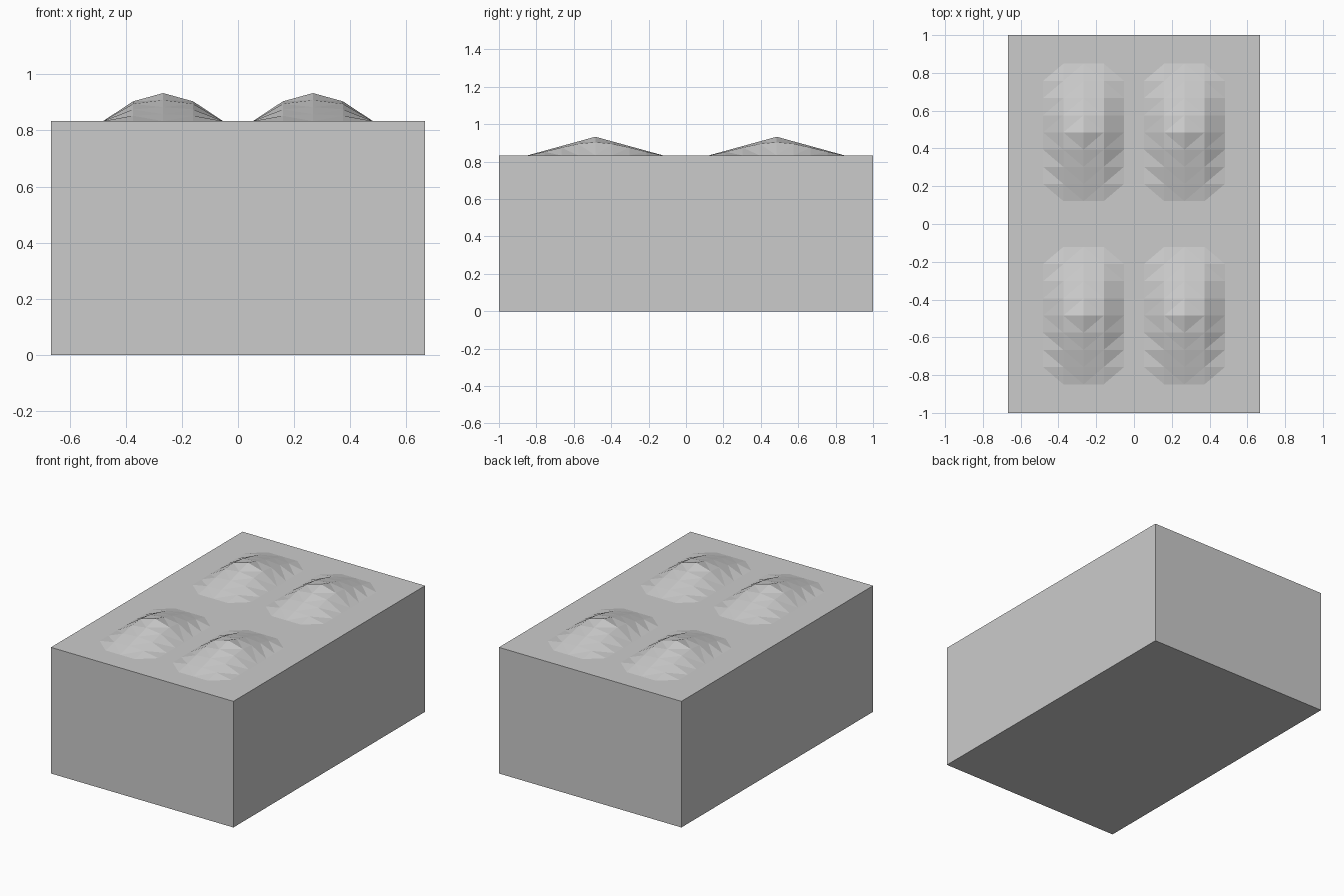
import bpy, bmesh, math

if "Cube" in bpy.data.objects:
    bpy.data.objects.remove(bpy.data.objects["Cube"])

W, D, H = 2 / 3, 1.0, 0.833          # half width, half depth, block height
SX, SY = 0.107, 1 / 11               # bump grid spacing
CX, CY = 0.267, 0.4848               # bump centres (mirrored)
PEAK, R = 0.1, 4 / 11

# Grid lines: block edges plus the four bumps
half_x = [CX + i * SX for i in range(-2, 3)] + [W]
half_y = [CY + j * SY for j in range(-4, 5)] + [D]
xs = [-x for x in reversed(half_x)] + half_x
ys = [-y for y in reversed(half_y)] + half_y


def height(x, y):
    dx, dy = abs(abs(x) - CX), abs(abs(y) - CY)
    if dx > 1.9 * SX or dy > 3.9 * SY:
        return 0.0
    return PEAK * max(0, 1 - math.hypot(dx, dy) / R)


bm = bmesh.new()

# Top surface with four faceted mounds
v = [[bm.verts.new((x, y, H + height(x, y))) for y in ys] for x in xs]
for i in range(len(xs) - 1):
    for j in range(len(ys) - 1):
        a, b, c, d = v[i][j], v[i + 1][j], v[i + 1][j + 1], v[i][j + 1]
        if max(p.co.z for p in (a, b, c, d)) <= H + 1e-6:
            bm.faces.new((a, b, c, d))
            continue
        # diagonals run around each mound
        mx, my = (xs[i] + xs[i + 1]) / 2, (ys[j] + ys[j + 1]) / 2
        sx = mx - math.copysign(CX, mx)
        sy = my - math.copysign(CY, my)
        if sx * sy > 0:
            bm.faces.new((a, b, d))
            bm.faces.new((b, c, d))
        else:
            bm.faces.new((a, b, c))
            bm.faces.new((a, c, d))

# Straight sides and floor of the block
rim = [e for e in bm.edges if e.is_boundary]
new = bmesh.ops.extrude_edge_only(bm, edges=rim)["geom"]
for p in new:
    if isinstance(p, bmesh.types.BMVert):
        p.co.z = 0
bmesh.ops.holes_fill(bm, edges=[e for e in bm.edges if e.is_boundary], sides=0)
bmesh.ops.dissolve_limit(bm, angle_limit=0.001, verts=bm.verts[:], edges=bm.edges[:])
bmesh.ops.recalc_face_normals(bm, faces=bm.faces[:])

me = bpy.data.meshes.new("studded_block")
bm.to_mesh(me)
bm.free()
bpy.context.collection.objects.link(bpy.data.objects.new("studded_block", me))
